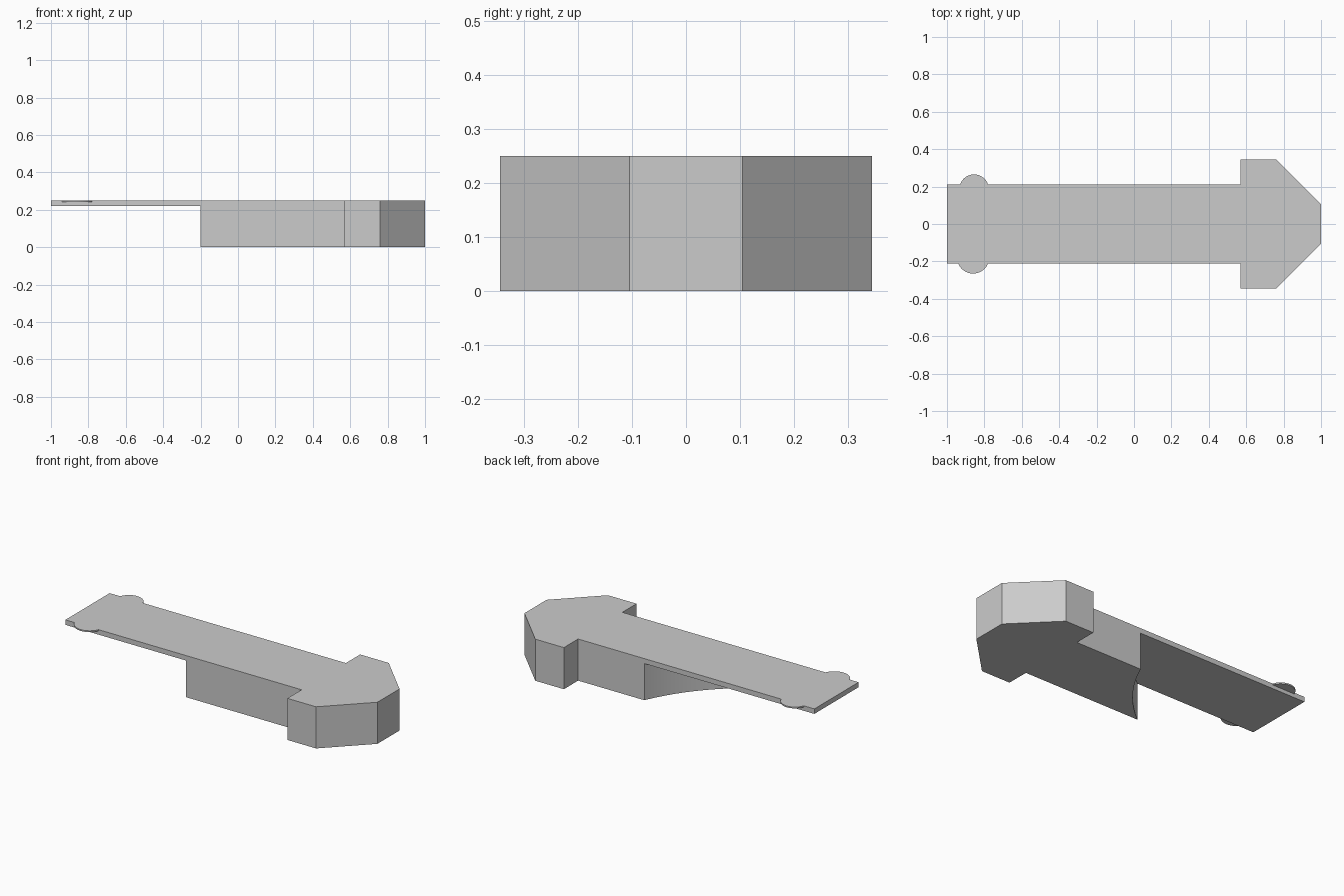
import bpy, bmesh, math
from mathutils import Vector

cube = bpy.data.objects.get("Cube")
if cube:
    bpy.data.objects.remove(cube, do_unlink=True)

HEIGHT = 0.25       # overall thickness
PLATE = 0.22        # underside of the thin tongue
HALF = 0.21         # half width of the shaft

grey = bpy.data.materials.new("plain grey")
grey.use_nodes = True
colour = (0.6, 0.6, 0.6, 1)
grey.diffuse_color = colour
grey.node_tree.nodes["Principled BSDF"].inputs["Base Color"].default_value = colour


def prism(name, outline, z0, z1):
    """Extrude a flat outline from z0 to z1."""
    bm = bmesh.new()
    base = bm.faces.new([bm.verts.new((x, y, z0)) for x, y in outline])
    top = bmesh.ops.extrude_face_region(bm, geom=[base])["geom"]
    verts = [v for v in top if isinstance(v, bmesh.types.BMVert)]
    bmesh.ops.translate(bm, verts=verts, vec=(0, 0, z1 - z0))
    bmesh.ops.recalc_face_normals(bm, faces=bm.faces)
    mesh = bpy.data.meshes.new(name)
    bm.to_mesh(mesh)
    bm.free()
    mesh.materials.append(grey)
    obj = bpy.data.objects.new(name, mesh)
    bpy.context.collection.objects.link(obj)
    return obj


def arc(start, end, sag, steps):
    """Points from start to end, bulging by sag to the right of travel."""
    a, b = Vector(start), Vector(end)
    chord = b - a
    side = Vector((chord.y, -chord.x)).normalized()
    radius = (chord.length ** 2 / 4 + sag ** 2) / (2 * sag)
    centre = (a + b) / 2 + side * (sag - radius)
    half = math.acos((radius - sag) / radius)
    points = []
    for i in range(steps + 1):
        t = half * (2 * i / steps - 1)
        p = centre + side * radius * math.cos(t) + chord.normalized() * radius * math.sin(t)
        points.append((p.x, p.y))
    return points


# Shaft with the pointed head, as one solid
half_outline = [(-1, HALF), (0.57, HALF), (0.57, 0.345), (0.76, 0.345), (1, 0.105)]
outline = half_outline + [(x, -y) for x, y in reversed(half_outline)]
body = prism("shaft_and_head", outline, 0, HEIGHT)

# Hollow out the underside of the tongue, with a slanted curved end
slope = arc((-0.2, -HALF), (0.13, HALF), 0.033, 24)
cut_outline = [(-1.2, -0.4), (-0.2, -0.4)] + slope + [(0.13, 0.4), (-1.2, 0.4)]
cutter = prism("tongue_cutter", cut_outline, -0.1, PLATE)
cutter.hide_render = True
cut = body.modifiers.new("tongue_cut", 'BOOLEAN')
cut.operation = 'DIFFERENCE'
cut.solver = 'EXACT'
cut.object = cutter
bpy.context.view_layer.objects.active = body
body.select_set(True)
bpy.ops.object.modifier_apply(modifier=cut.name)
bpy.data.objects.remove(cutter, do_unlink=True)
bpy.ops.object.shade_smooth_by_angle(angle=math.radians(20))
body.select_set(False)

# Thin round tabs on both edges of the tongue
prism("back_tab", arc((-0.78, HALF), (-0.93, HALF), 0.055, 20), 0.242, HEIGHT)
prism("front_tab", arc((-0.94, -HALF), (-0.78, -HALF), 0.055, 20), 0.242, HEIGHT)
